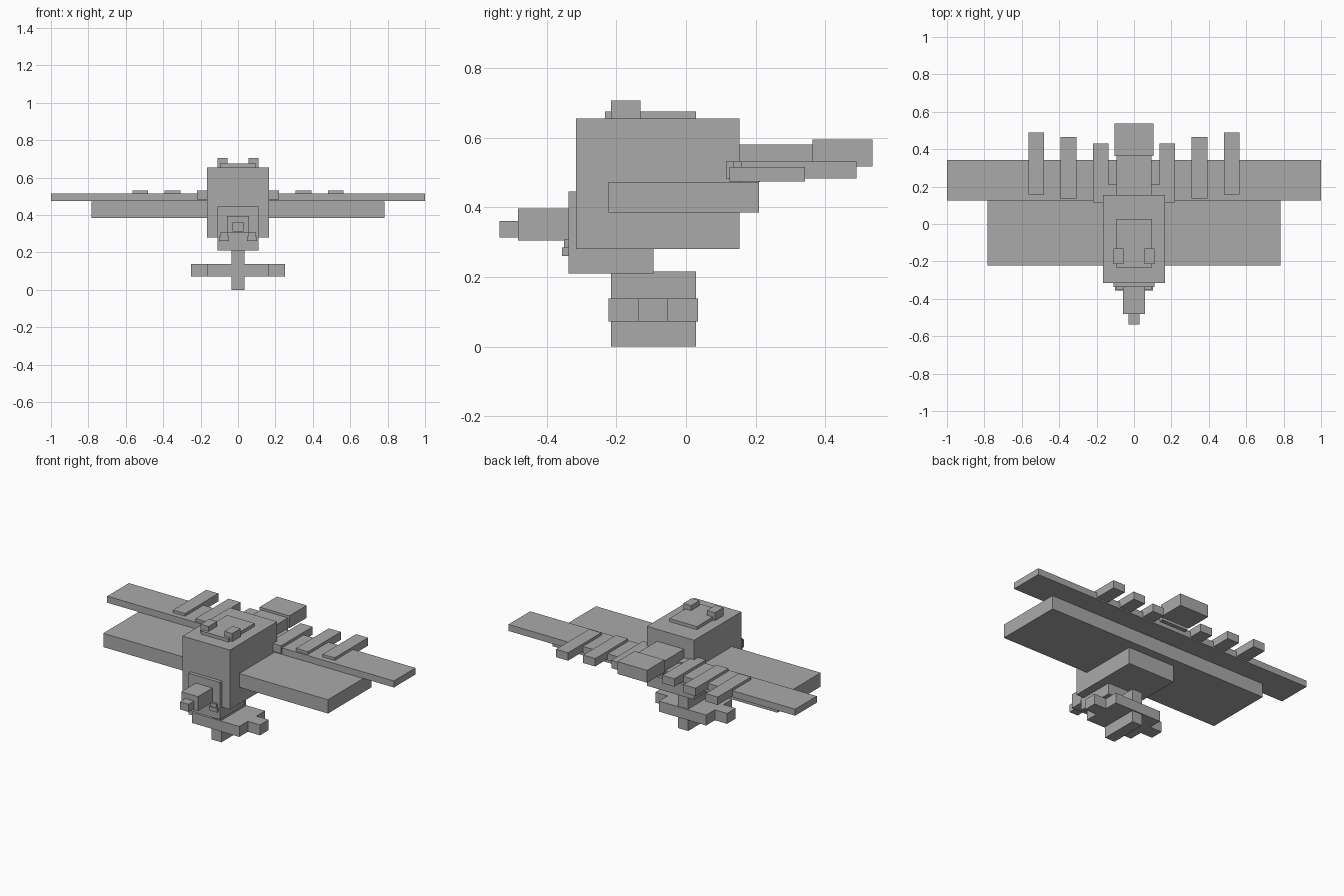
import bpy

cube = bpy.data.objects.get("Cube")
if cube:
    bpy.data.objects.remove(cube, do_unlink=True)

grey = bpy.data.materials.new("plain grey")
grey.use_nodes = True
grey.diffuse_color = (0.4, 0.4, 0.4, 1)
grey.node_tree.nodes["Principled BSDF"].inputs["Base Color"].default_value = (0.4, 0.4, 0.4, 1)


def box(name, x, y, z):
    """Box from its (min, max) extents on each axis."""
    lo, hi = zip(x, y, z)
    bpy.ops.mesh.primitive_cube_add(size=1)
    ob = bpy.context.object
    ob.name = name
    ob.data.name = name
    for v in ob.data.vertices:
        v.co = [a if c < 0 else b for a, b, c in zip(lo, hi, v.co)]
    ob.data.materials.append(grey)
    return ob


def centred(name, half, y, z):
    return box(name, (-half, half), y, z)


def pair(name, x, y, z):
    box("left_" + name, x, y, z)
    box("right_" + name, (-x[1], -x[0]), y, z)


# Body, roof and nose
centred("body", 0.165, (-0.316, 0.154), (0.28, 0.655))
centred("roof_plate", 0.096, (-0.233, 0.028), (0.65, 0.675))
pair("roof_knob", (0.055, 0.11), (-0.215, -0.13), (0.65, 0.706))
centred("nose_block", 0.11, (-0.338, -0.094), (0.21, 0.445))
centred("snout", 0.058, (-0.482, -0.33), (0.305, 0.396))
centred("snout_tip", 0.03, (-0.536, -0.48), (0.313, 0.361))
pair("nose_stud_base", (0.048, 0.102), (-0.356, -0.33), (0.26, 0.285))
pair("nose_stud_top", (0.054, 0.094), (-0.35, -0.33), (0.285, 0.308))

# Wings and tail
centred("lower_wing", 0.784, (-0.223, 0.21), (0.385, 0.472))
centred("upper_wing", 1.0, (0.125, 0.341), (0.474, 0.515))
centred("wing_mount", 0.135, (0.1, 0.212), (0.472, 0.525))
centred("tail_boom", 0.094, (0.15, 0.365), (0.5, 0.58))
centred("tail_block", 0.104, (0.363, 0.536), (0.517, 0.595))

# Slats lying across the upper wing, longer towards the tips
slats = [("inner", 0.178, 0.115, 0.43), ("middle", 0.35, 0.137, 0.465), ("outer", 0.522, 0.158, 0.49)]
for name, x, front, back in slats:
    pair(name + "_slat", (x - 0.042, x + 0.042), (front, back), (0.482, 0.532))

# Undercarriage
centred("landing_strut", 0.035, (-0.215, 0.028), (0, 0.215))
centred("landing_plate", 0.165, (-0.223, 0.035), (0.072, 0.138))
centred("landing_axle", 0.25, (-0.138, -0.052), (0.072, 0.138))
